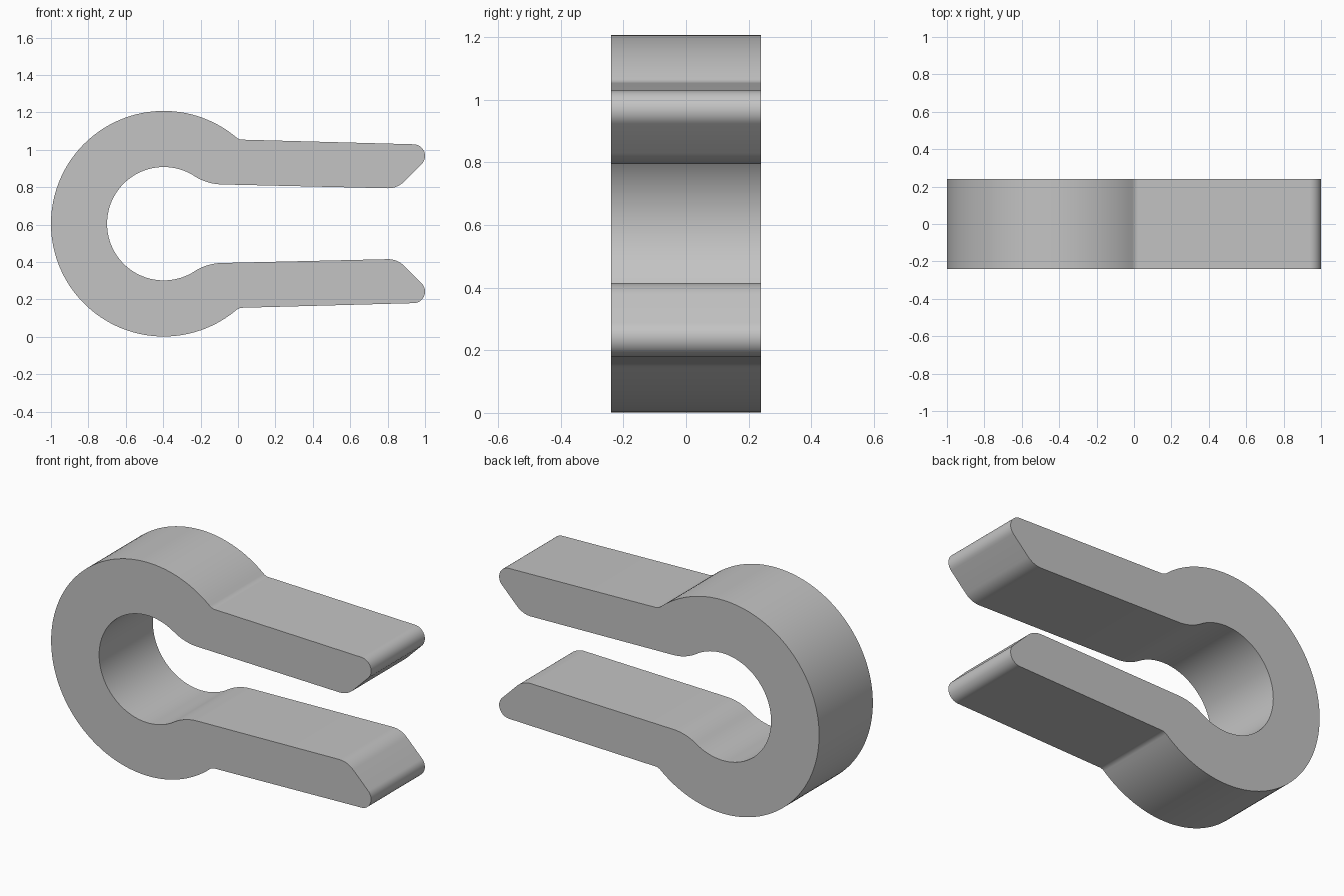
import bpy
import bmesh
from math import atan, atan2, cos, sin, sqrt, radians, pi
from mathutils import Vector

if "Cube" in bpy.data.objects:
    bpy.data.objects.remove(bpy.data.objects["Cube"], do_unlink=True)

RING_X, RING_Z = -0.397, 0.605      # ring centre
R_OUT, R_IN = 0.603, 0.303
HALF_WIDTH = 0.24
OUTER = (0.45, -0.027)              # arm faces: height above the midline, slope
INNER = (0.208, -0.023)
CHAMFER = (-0.663, 1.0)


def arc(centre, radius, start, end, steps):
    return [Vector((centre[0] + radius * cos(start + (end - start) * i / steps),
                    centre[1] + radius * sin(start + (end - start) * i / steps)))
            for i in range(steps + 1)]


def neck(radius, line, fillet):
    """Blend from the ring circle onto an arm face; returns ring angle and points."""
    h, s = line
    k = h + fillet * sqrt(1 + s * s)
    # centre lies at k + s*x, touching the circle from outside
    a, b = 1 + s * s, s * k - RING_X
    c = RING_X ** 2 + k * k - (radius + fillet) ** 2
    x = (-b + sqrt(b * b - a * c)) / a
    z = k + s * x
    angle = atan2(z, x - RING_X)
    return angle, arc((x, z), fillet, angle - pi, atan(s) - pi / 2, 14)


def corner(line_a, line_b, angle_a, angle_b, fillet, steps):
    """Rounded convex corner between two lines with given outward normals."""
    x = (line_b[0] - line_a[0]) / (line_a[1] - line_b[1])
    vertex = Vector((x, line_a[0] + line_a[1] * x))
    na = Vector((cos(angle_a), sin(angle_a)))
    nb = Vector((cos(angle_b), sin(angle_b)))
    centre = vertex - fillet * (na + nb) / (1 + na.dot(nb))
    return arc(centre, fillet, angle_a, angle_b, steps)


# Upper half of the outline: ring outside, arm, ring inside
out_angle, out_neck = neck(R_OUT, OUTER, 0.05)
in_angle, in_neck = neck(R_IN, INNER, 0.28)
up = pi / 2 + atan(OUTER[1])
slant = radians(-45)
down = -pi / 2 + atan(INNER[1])
ring = (RING_X, 0)
half = arc(ring, R_OUT, pi, out_angle, 56)[:-1] + out_neck
half += corner(OUTER, CHAMFER, up, slant, 0.062, 18)
half += corner(CHAMFER, INNER, slant, down, 0.12, 10)
half += in_neck[::-1] + arc(ring, R_IN, in_angle, pi, 48)[1:]

# Mirror to the lower half and extrude through the width
outline = half + [Vector((p.x, -p.y)) for p in half[-2:0:-1]]
bm = bmesh.new()
face = bm.faces.new([bm.verts.new((p.x, -HALF_WIDTH, p.y + RING_Z)) for p in outline])
extruded = bmesh.ops.extrude_face_region(bm, geom=[face])
moved = [v for v in extruded["geom"] if isinstance(v, bmesh.types.BMVert)]
bmesh.ops.translate(bm, verts=moved, vec=(0, 2 * HALF_WIDTH, 0))
# extrusion may leave the first cap out, so close any open end
open_edges = [e for e in bm.edges if e.is_boundary]
if open_edges:
    bmesh.ops.holes_fill(bm, edges=open_edges)
bmesh.ops.recalc_face_normals(bm, faces=bm.faces)
mesh = bpy.data.meshes.new("spring_clip")
bm.to_mesh(mesh)
bm.free()
clip = bpy.data.objects.new("spring_clip", mesh)
bpy.context.collection.objects.link(clip)

# Plain grey
grey = bpy.data.materials.new("plain_grey")
grey.use_nodes = True
colour = (0.55, 0.55, 0.55, 1)
grey.diffuse_color = colour
grey.node_tree.nodes["Principled BSDF"].inputs["Base Color"].default_value = colour
mesh.materials.append(grey)

# Smooth curves, sharp rims
bpy.ops.object.select_all(action="DESELECT")
clip.select_set(True)
bpy.context.view_layer.objects.active = clip
bpy.ops.object.shade_smooth_by_angle(angle=radians(30))
